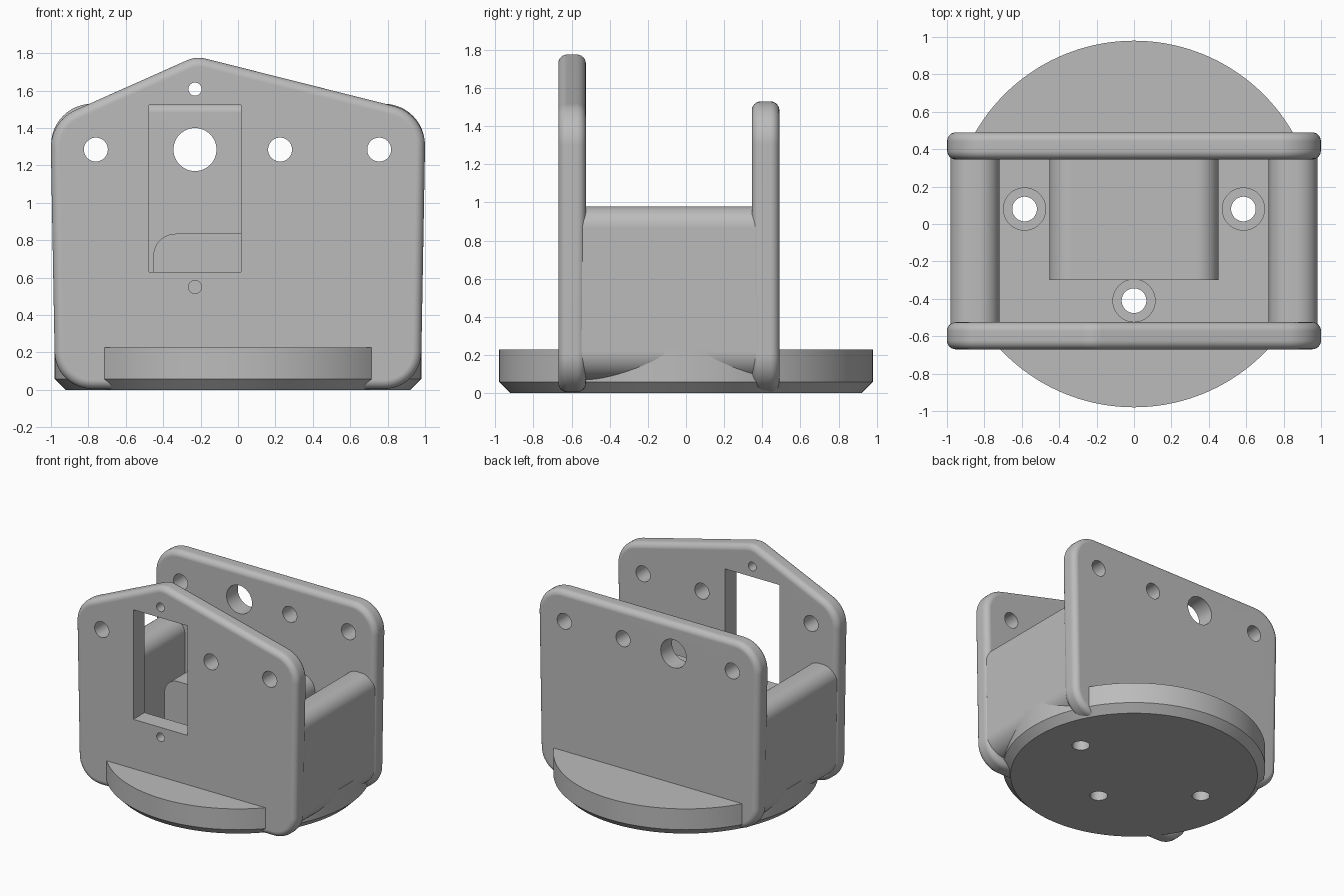
import bpy
import bmesh
import math
from mathutils import Vector, Matrix

old = bpy.data.objects.get("Cube")
if old:
    bpy.data.objects.remove(old, do_unlink=True)

grey = bpy.data.materials.new("plain grey")
grey.use_nodes = True
colour = (0.5, 0.5, 0.5, 1)
grey.diffuse_color = colour
grey.node_tree.nodes["Principled BSDF"].inputs["Base Color"].default_value = colour


def make_object(name, bm):
    bmesh.ops.recalc_face_normals(bm, faces=bm.faces[:])
    mesh = bpy.data.meshes.new(name)
    bm.to_mesh(mesh)
    bm.free()
    mesh.materials.append(grey)
    obj = bpy.data.objects.new(name, mesh)
    bpy.context.collection.objects.link(obj)
    return obj


def rounded(corners, steps=12):
    """Outline points from (x, z, radius) corners."""
    points = []
    for i, (x, z, r) in enumerate(corners):
        p = Vector((x, z))
        if r == 0:
            points.append(p)
            continue
        u = (Vector(corners[i - 1][:2]) - p).normalized()
        v = (Vector(corners[(i + 1) % len(corners)][:2]) - p).normalized()
        half = u.angle(v) / 2
        centre = p + (u + v).normalized() * r / math.sin(half)
        start = (p + u * r / math.tan(half) - centre).normalized()
        end = (p + v * r / math.tan(half) - centre).normalized()
        points += [centre + start.slerp(end, k / steps) * r for k in range(steps + 1)]
    return points


def prism(name, corners, y0, y1):
    """Rounded x-z outline extruded along y."""
    bm = bmesh.new()
    face = bm.faces.new([bm.verts.new((p.x, y0, p.y)) for p in rounded(corners)])
    out = bmesh.ops.extrude_face_region(bm, geom=[face])
    moved = [g for g in out["geom"] if isinstance(g, bmesh.types.BMVert)]
    bmesh.ops.translate(bm, vec=(0, y1 - y0, 0), verts=moved)
    return make_object(name, bm)


def cylinder(name, radius, depth, centre, along_y=False, sides=48):
    bm = bmesh.new()
    turn = Matrix.Rotation(math.pi / 2, 4, "X") if along_y else Matrix()
    bmesh.ops.create_cone(bm, cap_ends=True, segments=sides, radius1=radius,
                          radius2=radius, depth=depth,
                          matrix=Matrix.Translation(centre) @ turn)
    return make_object(name, bm)


def finish(obj, cutters=(), bevel=0, segments=6):
    """Round the rims, cut the openings and shade."""
    bpy.ops.object.select_all(action="DESELECT")
    bpy.context.view_layer.objects.active = obj
    obj.select_set(True)
    if bevel:
        mod = obj.modifiers.new("rim", "BEVEL")
        mod.width, mod.segments = bevel, segments
        mod.limit_method, mod.angle_limit = "ANGLE", math.radians(50)
        mod.use_clamp_overlap = False
        bpy.ops.object.modifier_apply(modifier=mod.name)
    for cutter in cutters:
        mod = obj.modifiers.new("cut", "BOOLEAN")
        mod.operation, mod.solver, mod.object = "DIFFERENCE", "EXACT", cutter
        bpy.ops.object.modifier_apply(modifier=mod.name)
        bpy.data.objects.remove(cutter, do_unlink=True)
    bpy.ops.object.shade_smooth_by_angle(angle=math.radians(30))
    mod = obj.modifiers.new("flat caps", "WEIGHTED_NORMAL")
    mod.keep_sharp = True


def plate_holes(y):
    """Row of four holes shared by both plates."""
    row = [(-0.76, 0.064), (-0.23, 0.115), (0.225, 0.064), (0.755, 0.064)]
    return [cylinder("hole_cutter", r, 0.4, (x, y, 1.285), True) for x, r in row]


# Round base with chamfered underside and counterbored screw holes
base = cylinder("base_disc", 0.98, 0.228, (0, 0, 0.114), sides=144)
bm = bmesh.new()
bm.from_mesh(base.data)
rim = [e for e in bm.edges if all(v.co.z < 0.01 for v in e.verts)]
bmesh.ops.bevel(bm, geom=rim, offset=0.058, segments=1, affect="EDGES")
bm.to_mesh(base.data)
bm.free()
cuts = []
for x, y in [(-0.585, 0.08), (0.585, 0.08), (0, -0.41)]:
    cuts.append(cylinder("screw_cutter", 0.066, 1, (x, y, 0)))
    cuts.append(cylinder("counterbore_cutter", 0.113, 0.3, (x, y, 0.26)))
finish(base, cuts)

# Front plate with peaked top, window and two small screw holes
bottom = [(-0.977, 0.005, 0.2), (0.977, 0.005, 0.2)]
front = prism("front_plate", bottom + [(1.003, 1.475, 0.22), (-0.224, 1.784, 0.15),
                                       (-1.003, 1.437, 0.22)], -0.67, -0.525)
window = prism("window_cutter", [(-0.475, 0.63, 0), (0.015, 0.63, 0),
                                 (0.015, 1.523, 0), (-0.475, 1.523, 0)], -0.9, -0.4)
small = [cylinder("pin_cutter", 0.035, 0.4, (-0.23, -0.6, z), True, 32)
         for z in (0.55, 1.608)]
finish(front, plate_holes(-0.6) + [window] + small, bevel=0.047)

# Back plate with flat top
back = prism("back_plate", bottom + [(1.003, 1.53, 0.22), (-1.003, 1.53, 0.22)],
             0.345, 0.49)
finish(back, plate_holes(0.42), bevel=0.047)

# Side walls with rounded tops, joining the two plates
for side, word in ((1, "left"), (-1, "right")):
    wall = prism(word + "_wall", [(side * 0.72, 0.07, 0), (side * 0.972, 0.07, 0.15),
                                  (side * 0.983, 0.98, 0.11), (side * 0.72, 0.98, 0.11)],
                 -0.6, 0.42)
    finish(wall)

# Inner support block against the back plate
block = prism("support_block", [(-0.453, 0.15, 0), (0.453, 0.15, 0),
                                (0.453, 0.835, 0.12), (-0.453, 0.835, 0.12)], -0.3, 0.4)
finish(block)
